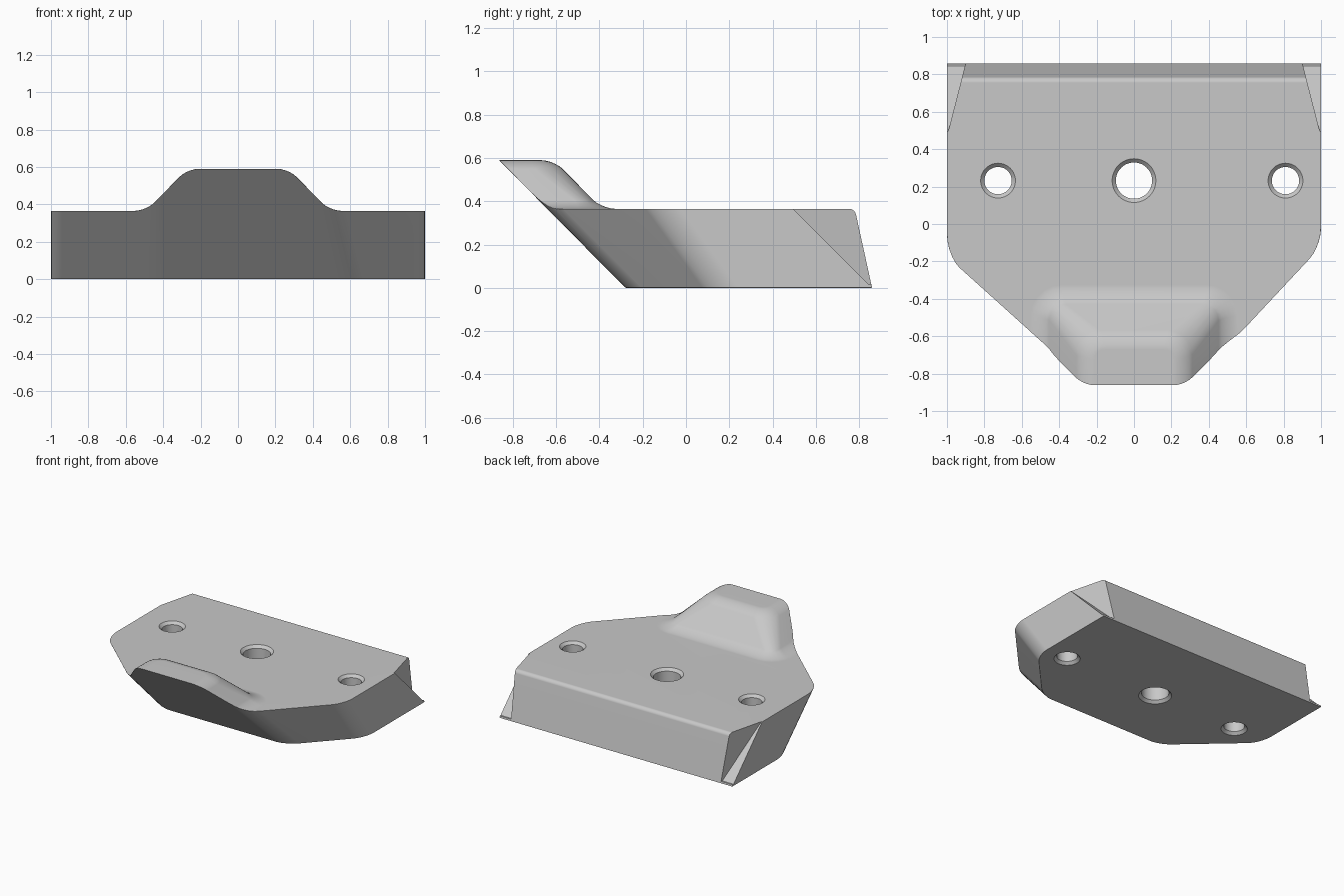
import bpy, bmesh, math

cube = bpy.data.objects.get("Cube")
if cube:
    bpy.data.objects.remove(cube, do_unlink=True)

DECK, TOP = 0.365, 0.59      # heights of the deck and of the raised lip
FAR = 1.5                    # overshoot of pieces that are trimmed later


def finish(bm, name):
    bmesh.ops.recalc_face_normals(bm, faces=bm.faces[:])
    mesh = bpy.data.meshes.new(name)
    bm.to_mesh(mesh)
    bm.free()
    obj = bpy.data.objects.new(name, mesh)
    bpy.context.collection.objects.link(obj)
    return obj


def loft(name, rings, corners=(), radius=0.0):
    """Closed skin through rings of points, rounding the chosen long corners."""
    bm = bmesh.new()
    loops = [[bm.verts.new(p) for p in ring] for ring in rings]
    n = len(loops[0])
    for low, high in zip(loops, loops[1:]):
        for i in range(n):
            j = (i + 1) % n
            bm.faces.new((low[i], low[j], high[j], high[i]))
    bm.faces.new(loops[0][::-1])
    bm.faces.new(loops[-1])
    if corners:
        edges = [bm.edges.get((loops[0][i], loops[1][i])) for i in corners]
        bmesh.ops.recalc_face_normals(bm, faces=bm.faces[:])
        bmesh.ops.bevel(bm, geom=edges, offset=radius, segments=5,
                        profile=0.5, affect='EDGES', clamp_overlap=True)
    return finish(bm, name)


# Deck with raised front lip, as an oversized block
def make_block():
    bm = bmesh.new()

    def pair(x, y, z):
        return bm.verts.new((-x, y, z)), bm.verts.new((x, y, z))

    floor_f, floor_b = pair(FAR, -FAR, 0), pair(FAR, 0.86, 0)
    deck_f, deck_b = pair(FAR, -FAR, DECK), pair(FAR, 0.78, DECK)
    base_f, base_b = pair(0.495, -FAR, DECK), pair(0.495, -0.385, DECK)
    lip_f, lip_b = pair(0.27, -FAR, TOP), pair(0.27, -0.61, TOP)
    for a, b in ((floor_f, floor_b), (floor_b, deck_b),
                 (lip_f, lip_b), (lip_b, base_b)):
        bm.faces.new((a[0], a[1], b[1], b[0]))
    for s in (0, 1):
        bm.faces.new((floor_f[s], deck_f[s], deck_b[s], floor_b[s]))
        bm.faces.new((base_f[s], lip_f[s], lip_b[s], base_b[s]))
    bm.faces.new((floor_f[0], deck_f[0], base_f[0], lip_f[0],
                  lip_f[1], base_f[1], deck_f[1], floor_f[1]))
    bm.faces.new((deck_f[0], base_f[0], base_b[0], base_b[1],
                  base_f[1], deck_f[1], deck_b[1], deck_b[0]))
    bmesh.ops.recalc_face_normals(bm, faces=bm.faces[:])

    def soften(edges, offset, segments):
        bmesh.ops.bevel(bm, geom=edges, offset=offset, segments=segments,
                        profile=0.5, affect='EDGES', clamp_overlap=True)

    # rear top edge and the two slanted lip corners first
    soften([bm.edges.get(deck_b)], 0.025, 4)
    soften([bm.edges.get((lip_b[s], base_b[s])) for s in (0, 1)], 0.09, 5)

    # then the rim and the foot of the lip
    def on_lip(e):
        a, b = (v.co for v in e.verts)
        if abs(a.z - b.z) > 0.002 or max(a.y, b.y) < -FAR + 0.01:
            return False
        rim = abs(a.z - TOP) < 0.002
        foot = (abs(a.z - DECK) < 0.002 and max(abs(a.x), abs(b.x)) < 0.6
                and max(a.y, b.y) < -0.3)
        return rim or foot

    soften([e for e in bm.edges if on_lip(e)], 0.06, 5)
    return finish(bm, "mounting_block")


# Outline with raked front faces
def outline(z):
    front = -0.28 - 0.99 * z
    left, right = 0.2 - 1.03 * z, 0.14 - 0.72 * z
    return [(-1, FAR, z), (-1, left, z),
            (-1 + (left - front) / 0.9, front, z),
            (1 - (right - front) / 1.07, front, z),
            (1, right, z), (1, FAR, z)]


# Rear corner notch: upright wall and sloping floor
def notch(side):
    def ring(z):
        def wall(y):
            return 0.9 + (0.86 - y) * 0.256
        y = 0.86 - z
        return [(side * px, py, z) for px, py in
                ((wall(y), y), (FAR, y), (FAR, FAR), (wall(FAR), FAR))]
    return loft("notch_cutter", [ring(0.015), ring(0.5)])


# Bolt hole with a small countersink on both sides
def hole(x, r):
    def ring(radius, z):
        return [(x + radius * math.cos(math.tau * i / 48),
                 0.232 + radius * math.sin(math.tau * i / 48), z)
                for i in range(48)]
    wide, lip = r + 0.04, 0.02
    return loft("hole_cutter", [ring(wide, -lip), ring(r, lip),
                                ring(r, DECK - lip), ring(wide, DECK + lip)])


block = make_block()
bpy.context.view_layer.objects.active = block
for o in bpy.context.selected_objects:
    o.select_set(False)
block.select_set(True)


def apply(kind, **settings):
    mod = block.modifiers.new(kind.lower(), kind)
    for key, value in settings.items():
        setattr(mod, key, value)
    bpy.ops.object.modifier_apply(modifier=mod.name)


def combine(cutter, operation):
    cutter.hide_render = True
    apply('BOOLEAN', operation=operation, object=cutter, solver='EXACT')
    bpy.data.objects.remove(cutter, do_unlink=True)


trim = loft("outline_cutter", [outline(-0.2), outline(0.8)], (1, 2, 3, 4), 0.08)
combine(trim, 'INTERSECT')
apply('WELD', merge_threshold=0.006)
apply('BEVEL', width=0.014, segments=2, limit_method='ANGLE',
      angle_limit=math.radians(32), use_clamp_overlap=True, loop_slide=False)
for side in (-1, 1):
    combine(notch(side), 'DIFFERENCE')
for x, r in ((-0.727, 0.073), (0, 0.097), (0.81, 0.073)):
    combine(hole(x, r), 'DIFFERENCE')

# Single plain grey finish
grey = bpy.data.materials.new("plain_grey")
grey.use_nodes = True
colour = (0.58, 0.58, 0.58, 1)
grey.diffuse_color = colour
grey.node_tree.nodes["Principled BSDF"].inputs["Base Color"].default_value = colour
block.data.materials.clear()
block.data.materials.append(grey)

bpy.ops.object.shade_smooth_by_angle(angle=math.radians(30))
normals = block.modifiers.new("weighted_normals", 'WEIGHTED_NORMAL')
normals.keep_sharp = True
